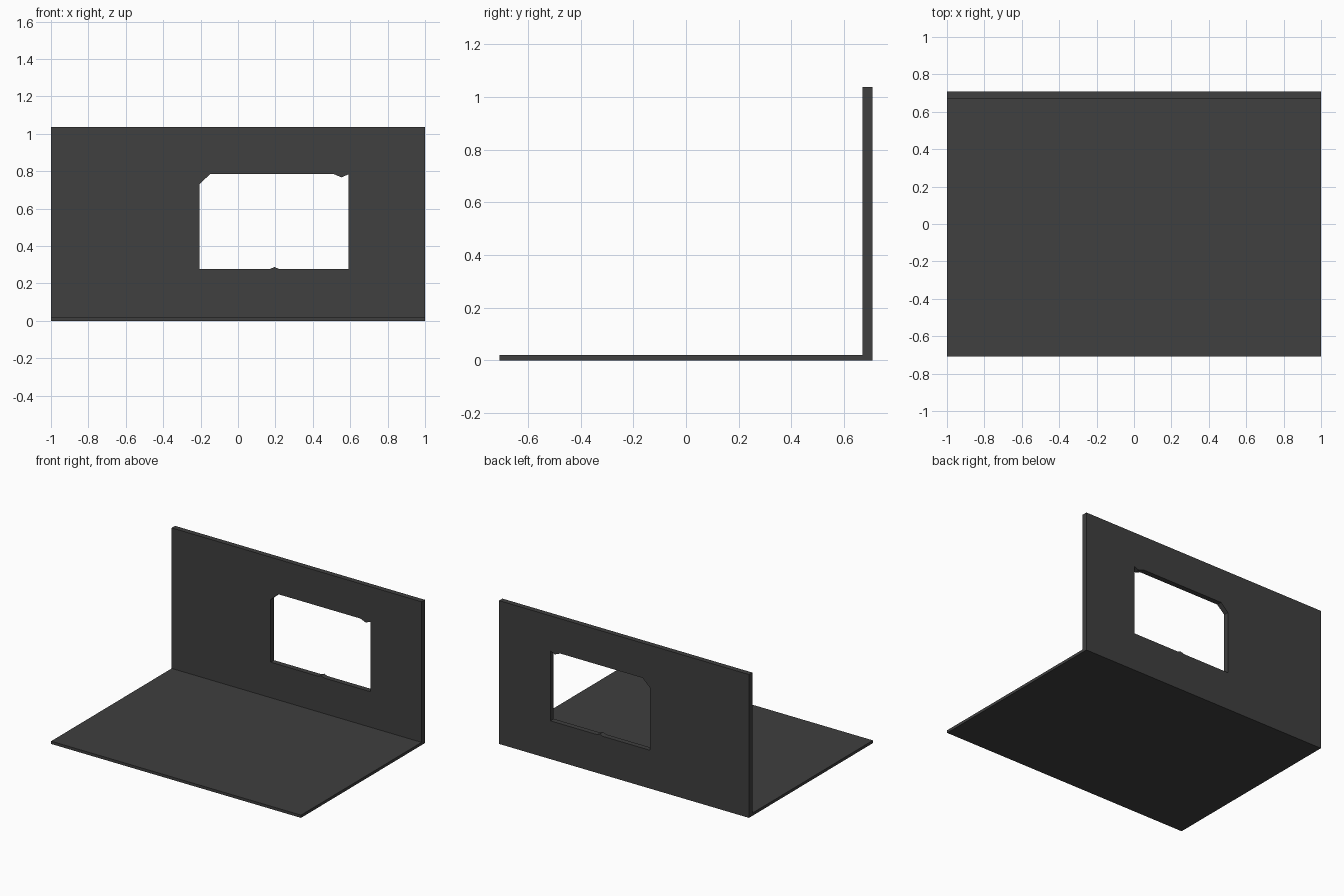
import bpy, bmesh

if "Cube" in bpy.data.objects:
    bpy.data.objects.remove(bpy.data.objects["Cube"])

mat = bpy.data.materials.new("dark_grey")
mat.diffuse_color = (0.05, 0.05, 0.05, 1)
mat.use_nodes = True
mat.node_tree.nodes["Principled BSDF"].inputs["Base Color"].default_value = mat.diffuse_color


def prism(name, outline, y0, y1):
    """Extrude an x/z outline from y0 to y1."""
    bm = bmesh.new()
    face = bm.faces.new([bm.verts.new((x, y0, z)) for x, z in outline])
    ext = bmesh.ops.extrude_face_region(bm, geom=[face])
    verts = [g for g in ext["geom"] if isinstance(g, bmesh.types.BMVert)]
    bmesh.ops.translate(bm, verts=verts, vec=(0, y1 - y0, 0))
    bmesh.ops.recalc_face_normals(bm, faces=bm.faces)
    mesh = bpy.data.meshes.new(name)
    bm.to_mesh(mesh)
    bm.free()
    mesh.materials.append(mat)
    obj = bpy.data.objects.new(name, mesh)
    bpy.context.collection.objects.link(obj)
    return obj


def rect(x0, x1, z0, z1):
    return [(x0, z0), (x1, z0), (x1, z1), (x0, z1)]


# Floor slab and back wall
floor = prism("floor", rect(-1, 1, 0, 0.02), -0.708, 0.67)
wall = prism("back_wall", rect(-1, 1, 0, 1.037), 0.67, 0.708)

# Ragged window opening
opening = [(-0.207, 0.277), (0.17, 0.277), (0.195, 0.287), (0.22, 0.277),
           (0.59, 0.277), (0.59, 0.783), (0.553, 0.767), (0.51, 0.785),
           (-0.148, 0.785), (-0.207, 0.73)]
cutter = prism("window_cutter", opening, 0.6, 0.8)
cutter.hide_render = True

# Cut the opening, then drop the cutter
mod = wall.modifiers.new("window", "BOOLEAN")
mod.operation = "DIFFERENCE"
mod.solver = "EXACT"
mod.object = cutter
bpy.context.view_layer.objects.active = wall
bpy.ops.object.modifier_apply(modifier=mod.name)
bpy.data.objects.remove(cutter)
